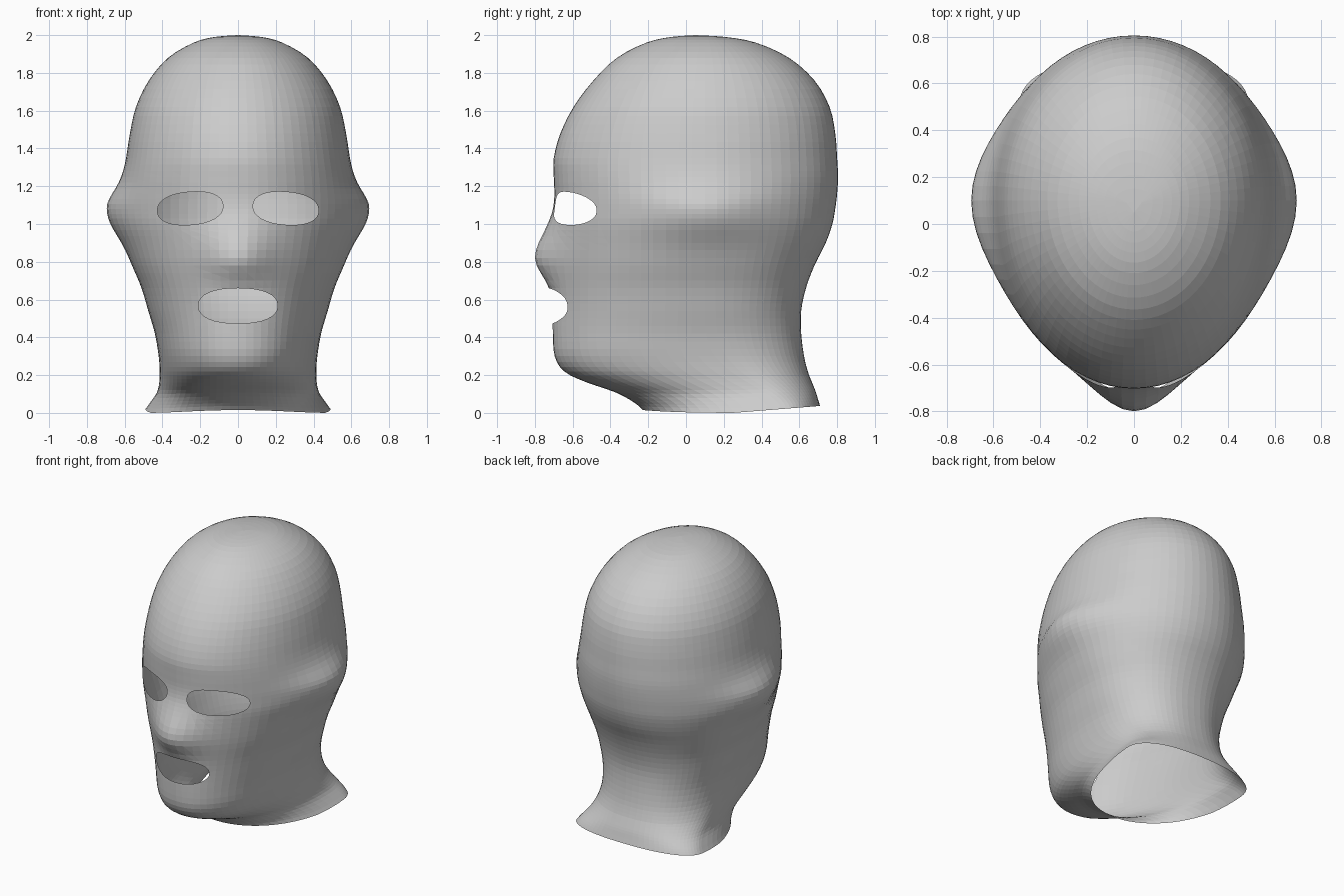
import bpy
import bmesh
from math import sin, cos, pi, exp
from mathutils import Vector

default_cube = bpy.data.objects.get("Cube")
if default_cube:
    bpy.data.objects.remove(default_cube, do_unlink=True)

SEGMENTS = 72
STEPS = 3

# Horizontal sections: height, front y, back y, half width
SECTIONS = [
    (0, -.23, .71, .49),
    (.04, -.27, .7, .465),
    (.1, -.37, .685, .43),
    (.16, -.53, .665, .417),
    (.22, -.645, .645, .415),
    (.3, -.695, .625, .42),
    (.42, -.705, .61, .44),
    (.54, -.705, .61, .475),
    (.66, -.705, .635, .51),
    (.78, -.7, .68, .555),
    (.9, -.7, .74, .585),
    (1, -.7, .775, .605),
    (1.08, -.695, .79, .61),
    (1.16, -.695, .8, .612),
    (1.25, -.7, .805, .607),
    (1.35, -.7, .8, .592),
    (1.48, -.665, .79, .572),
    (1.62, -.595, .76, .54),
    (1.76, -.49, .68, .472),
    (1.88, -.365, .545, .37),
    (1.96, -.21, .37, .235),
    (1.99, -.08, .21, .125),
    (2, .05, .05, 0),
]


def bump(value, centre, width):
    return exp(-((value - centre) / width) ** 2 / 2)


def spline(points, steps):
    """Catmull-Rom curve through tuples of any length."""
    vectors = [Vector(p) for p in points]
    vectors = [vectors[0]] + vectors + [vectors[-1]]
    result = []
    for a, b, c, d in zip(vectors, vectors[1:], vectors[2:], vectors[3:]):
        for i in range(steps):
            t = i / steps
            result.append(b + (c - a) * t / 2
                          + (a * 2 - b * 5 + c * 4 - d) * t * t / 2
                          + (b * 3 - a - c * 3 + d) * t ** 3 / 2)
    return result


def signed_power(value, power):
    return (1 if value >= 0 else -1) * abs(value) ** power


def section_point(section, angle):
    """Point on a rounded section; angle zero faces the front."""
    z, front, back, half = section
    # The neck is widest near its back, the head near its middle
    centre = min(max(.1 + .4 * bump(z, 0, .15), front), back)
    facing = cos(angle)
    if facing > 0:
        power = 2 + .15 * bump(z, .3, .12)
        depth = front - centre
    else:
        power = 2 + .4 * bump(z, 0, .5)
        depth = centre - back
    x = half * signed_power(sin(angle), 2 / power)
    y = centre + depth * signed_power(facing, 2 / power)
    # Ears pushing the fabric out at the sides
    ear = .085 * bump(z, 1.08, .13 if z < 1.08 else .085)
    x += ear * bump(y, .1, .25) * sin(angle)
    # Nose ridge, sharper below the tip than above it
    if facing > 0:
        height = .1 * bump(z, .82, .09 if z < .82 else .12)
        y -= height * bump(x, 0, .135)
    # Curved hem of the neck opening
    hem = .08 * max(0, y - .25) + .015 * max(0, facing) ** 4
    return Vector((x, y, z + hem * max(0, 1 - z / .2)))


def cut_hole(mesh, cx, cz, rx, rz, power, slant=0):
    """Cut a rounded convex opening through the front of the shell."""
    outline = []
    for i in range(32):
        a = 2 * pi * i / 32
        u = signed_power(cos(a), 2 / power)
        w = signed_power(sin(a), 2 / power)
        outline.append(Vector((cx + rx * u, 0, cz + rz * w + slant * u)))
    inside = [f for f in mesh.faces if f.calc_center_median().y < -.3
              and any(abs(v.co.x - cx) < rx + .1 and abs(v.co.z - cz) < rz + .1
                      for v in f.verts)]
    for p, q in zip(outline, outline[1:] + outline[:1]):
        edge = q - p
        normal = Vector((edge.z, 0, -edge.x)).normalized()
        geometry = set(inside)
        for f in inside:
            geometry.update(f.edges)
            geometry.update(f.verts)
        cut = bmesh.ops.bisect_plane(mesh, geom=list(geometry), dist=1e-6,
                                     plane_co=p, plane_no=normal)
        inside = [f for f in cut["geom"] if isinstance(f, bmesh.types.BMFace)
                  and (f.calc_center_median() - p).dot(normal) < 0]
    bmesh.ops.delete(mesh, geom=inside, context="FACES")


# Fabric shell, open at the neck
mesh = bmesh.new()
rings = []
for section in spline(SECTIONS, STEPS):
    rings.append([mesh.verts.new(section_point(section, 2 * pi * i / SEGMENTS))
                  for i in range(SEGMENTS)])
crown = mesh.verts.new((0, SECTIONS[-1][1], SECTIONS[-1][0]))
for i in range(SEGMENTS):
    j = (i + 1) % SEGMENTS
    for low, high in zip(rings, rings[1:]):
        mesh.faces.new((low[i], low[j], high[j], high[i]))
    mesh.faces.new((rings[-1][i], rings[-1][j], crown))

# Eye and mouth openings
for side in (-1, 1):
    cut_hole(mesh, side * .253, 1.083, .174, .087, 2.25, -.012 * side)
cut_hole(mesh, 0, .567, .21, .093, 2.3)

bmesh.ops.recalc_face_normals(mesh, faces=mesh.faces[:])
data = bpy.data.meshes.new("hood")
mesh.to_mesh(data)
mesh.free()
hood = bpy.data.objects.new("hood", data)
bpy.context.collection.objects.link(hood)

# Plain grey fabric
grey = bpy.data.materials.new("grey fabric")
grey.use_nodes = True
colour = (.6, .6, .6, 1)
grey.diffuse_color = colour
grey.node_tree.nodes["Principled BSDF"].inputs["Base Color"].default_value = colour
data.materials.append(grey)
